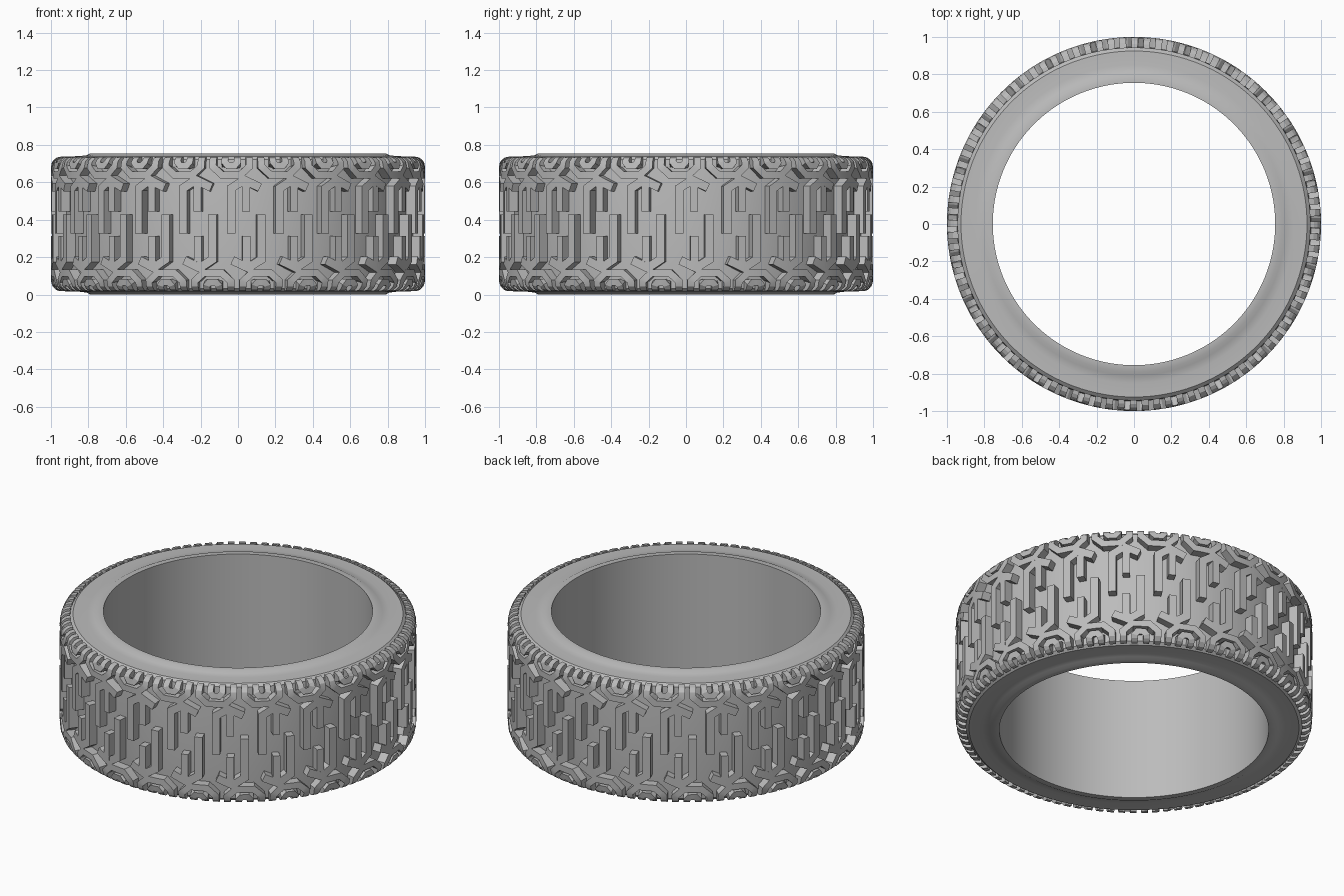
import bpy, bmesh, math
from mathutils import Vector

cube = bpy.data.objects.get("Cube")
if cube:
    bpy.data.objects.remove(cube)

rubber = bpy.data.materials.new("grey rubber")
rubber.use_nodes = True
grey = (0.5, 0.5, 0.5, 1)
rubber.diffuse_color = grey
bsdf = rubber.node_tree.nodes["Principled BSDF"]
bsdf.inputs["Base Color"].default_value = grey
bsdf.inputs["Roughness"].default_value = 0.8

PITCHES = 24
MID = 0.3775
STRAIGHT = 0.305      # half width of the flat tread
CORNER = 0.055        # shoulder radius
DEPTH = 0.065


def finish(bm, name, smooth):
    bmesh.ops.recalc_face_normals(bm, faces=bm.faces)
    mesh = bpy.data.meshes.new(name)
    bm.to_mesh(mesh)
    bm.free()
    mesh.materials.append(rubber)
    obj = bpy.data.objects.new(name, mesh)
    bpy.context.collection.objects.link(obj)
    bpy.ops.object.select_all(action="DESELECT")
    obj.select_set(True)
    bpy.context.view_layer.objects.active = obj
    bpy.ops.object.shade_smooth_by_angle(angle=math.radians(smooth))
    return obj


def wrap(u, s, depth):
    """Tread coordinates (arc, distance from centre line) to a point."""
    side = 1 if s >= 0 else -1
    a = abs(s)
    bend = min(max((a - STRAIGHT) / CORNER, 0), math.pi / 2)
    past = max(a - STRAIGHT - CORNER * math.pi / 2, 0)
    reach = CORNER - depth
    r = 1 - CORNER + reach * math.cos(bend) - past
    z = min(a, STRAIGHT) + reach * math.sin(bend)
    return Vector((r * math.sin(u), -r * math.cos(u), MID + side * z))


def resample(path, step=0.03):
    out = [Vector(path[0])]
    for a, b in zip(path, path[1:]):
        a, b = Vector(a), Vector(b)
        n = max(1, math.ceil((b - a).length / step))
        out += [a.lerp(b, (i + 1) / n) for i in range(n)]
    return out


def add_band(bm, path, width, turn, flip):
    """Raised rubber band following a path, with mitred corners."""
    pts = resample(path)
    rows = []
    for i, p in enumerate(pts):
        d1 = (p - pts[max(i - 1, 0)]).normalized()
        d2 = (pts[min(i + 1, len(pts) - 1)] - p).normalized()
        d = (d1 + d2).normalized()
        single = d1 if d1.length else d2
        normal = Vector((-d.y, d.x)) * (width / 2) / max(d.dot(single), 0.5)
        row = []
        for q, depth in ((p + normal, 0), (p - normal, 0),
                         (p - normal, DEPTH), (p + normal, DEPTH)):
            row.append(bm.verts.new(wrap(flip * q.x + turn, flip * q.y, depth)))
        rows.append(row)
    for a, b in zip(rows, rows[1:]):
        for k in range(4):
            j = (k + 1) % 4
            bm.faces.new((a[k], a[j], b[j], b[k]))
    bm.faces.new(rows[0])
    bm.faces.new(rows[-1][::-1])


def tread(name, bands, flip):
    bm = bmesh.new()
    for i in range(PITCHES):
        for path, width in bands:
            add_band(bm, path, width, i * math.tau / PITCHES - 0.087, flip)
    finish(bm, name, 20)


def shoulder_loop(half, base, drop):
    """Open hexagonal loop whose legs run over the shoulder."""
    c, end = 0.05, 0.395
    right = [(c + half * 0.5, base), (c + half, base + drop), (c + half, end)]
    return [(2 * c - x, s) for x, s in reversed(right)] + right


# Carcass: lathed ring with raised bead rims
half_profile = [(0.755, 0.3775), (0.79, 0.3775), (0.81, 0.367), (0.85, 0.362),
                (0.925, 0.361), (0.943, 0.345), (0.947, 0.31)]
profile = half_profile + [(r, -s) for r, s in reversed(half_profile)]
bm = bmesh.new()
SEG = 144
rings = []
for i in range(SEG):
    a = i * math.tau / SEG
    rings.append([bm.verts.new((r * math.cos(a), r * math.sin(a), MID + s))
                  for r, s in profile])
for i in range(SEG):
    a, b = rings[i], rings[(i + 1) % SEG]
    for k in range(len(profile)):
        j = (k + 1) % len(profile)
        bm.faces.new((a[k], b[k], b[j], a[j]))
finish(bm, "tyre_carcass", 35)

# Hooked centre blocks and nested shoulder loops, repeated by half turn
hook = [([(0.05, -0.05), (0.05, 0.19), (0.12, 0.235), (0.205, 0.195)], 0.046),
        ([(0.13, 0.065), (0.13, 0.225)], 0.042)]
shoulder = [(shoulder_loop(0.099, 0.262, 0.045), 0.038),
            (shoulder_loop(0.034, 0.312, 0.02), 0.036)]
for label, flip in (("upper", 1), ("lower", -1)):
    tread(label + "_centre_blocks", hook, flip)
    tread(label + "_shoulder_lugs", shoulder, flip)
